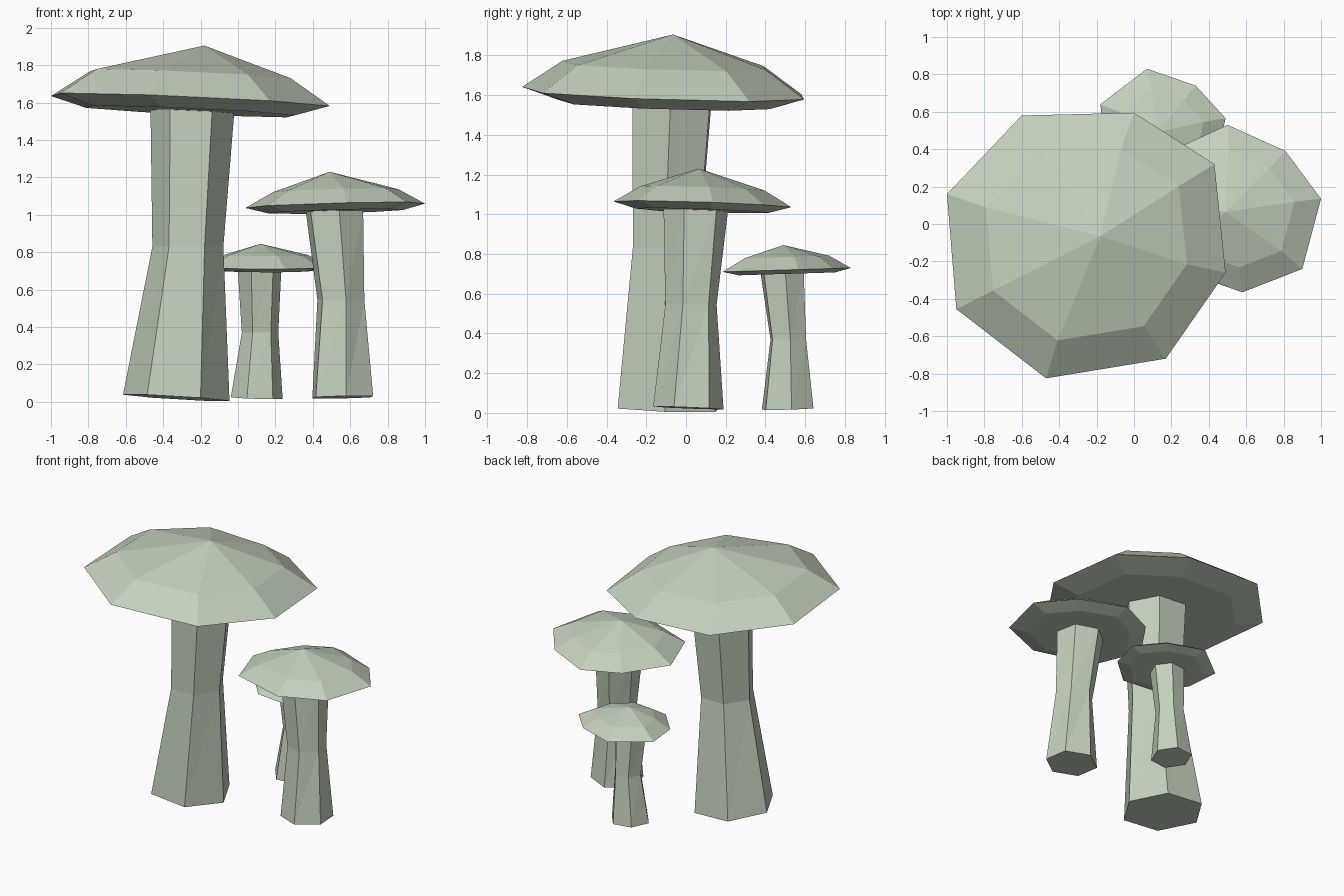
import bpy, math

if "Cube" in bpy.data.objects:
    bpy.data.objects.remove(bpy.data.objects["Cube"])

mat = bpy.data.materials.new("pale sage green")
mat.diffuse_color = (0.55, 0.64, 0.51, 1)
mat.use_nodes = True
mat.node_tree.nodes["Principled BSDF"].inputs["Base Color"].default_value = mat.diffuse_color


def build(name, rings, apex=None):
    """Skin a stack of equal rings; close the base, and the top with a fan or a cap face."""
    n = len(rings[0])
    verts = [p for r in rings for p in r]
    faces = [tuple(reversed(range(n)))]
    for k in range(len(rings) - 1):
        for i in range(n):
            a, b = k * n + i, k * n + (i + 1) % n
            faces += [(a, b, b + n), (a, b + n, a + n)]
    top = (len(rings) - 1) * n
    if apex:
        verts.append(apex)
        faces += [(top + i, top + (i + 1) % n, len(verts) - 1) for i in range(n)]
    else:
        faces.append(tuple(range(top, top + n)))
    mesh = bpy.data.meshes.new(name)
    mesh.from_pydata(verts, [], faces)
    mesh.materials.append(mat)
    ob = bpy.data.objects.new(name, mesh)
    bpy.context.collection.objects.link(ob)


def stem(name, levels, base_tilt):
    """levels: (centre x, centre y, z, radius, first corner angle); six sides."""
    rings = []
    for k, (x, y, z, r, a) in enumerate(levels):
        ring = []
        for i in range(6):
            t = math.radians(a + 60 * i)
            dx, dy = r * math.cos(t), r * math.sin(t)
            dz = base_tilt[0] * dx + base_tilt[1] * dy if k == 0 else 0
            ring.append((x + dx, y + dy, z + dz))
        rings.append(ring)
    build(name, rings)


def cap(name, rim, centre, tilt, under, shoulder, apex):
    """rim: hand-cut octagon outline; under and shoulder: (scale, height offset)."""
    cx, cy, cz = centre
    rings = []
    for s, h in (under, (1, 0), shoulder):
        rings.append([(cx + s * (x - cx), cy + s * (y - cy),
                       cz + h + s * (tilt[0] * (x - cx) + tilt[1] * (y - cy)))
                      for x, y in rim])
    build(name, rings, apex)


# Large mushroom
stem("large_stem", [(-0.33, -0.09, 0.022, 0.285, -3), (-0.268, -0.10, 0.83, 0.19, -2),
                    (-0.243, -0.07, 1.57, 0.225, -2)], (-0.06, -0.03))
cap("large_cap", [(0.49, -0.26), (0.43, 0.32), (0.0, 0.595), (-0.60, 0.58),
                  (-1.0, 0.16), (-0.95, -0.455), (-0.47, -0.825), (0.17, -0.72)],
    (-0.25, -0.10, 1.61), (-0.044, -0.03), (0.75, -0.057), (0.72, 0.14),
    (-0.18, -0.065, 1.905))

# Medium mushroom
stem("medium_stem", [(0.56, 0.012, 0.025, 0.178, -24), (0.55, 0.025, 0.545, 0.132, -18),
                     (0.515, 0.05, 1.03, 0.165, -21)], (0.02, -0.04))
cap("medium_cap", [(1.0, 0.135), (0.81, 0.39), (0.50, 0.53), (0.24, 0.41),
                   (0.04, 0.12), (0.16, -0.22), (0.58, -0.365), (0.90, -0.24)],
    (0.525, 0.08, 1.05), (0.025, -0.03), (0.75, -0.032), (0.70, 0.08),
    (0.49, 0.065, 1.23))

# Small mushroom
stem("small_stem", [(0.10, 0.512, 0.02, 0.14, 8), (0.118, 0.515, 0.37, 0.098, 6),
                    (0.115, 0.483, 0.715, 0.118, 8)], (-0.03, 0.03))
cap("small_cap", [(0.49, 0.565), (0.33, 0.74), (0.07, 0.83), (-0.18, 0.64),
                  (-0.15, 0.40), (0.02, 0.21), (0.25, 0.185), (0.44, 0.35)],
    (0.145, 0.51, 0.72), (0.0, 0.03), (0.75, -0.02), (0.66, 0.065),
    (0.12, 0.49, 0.845))
